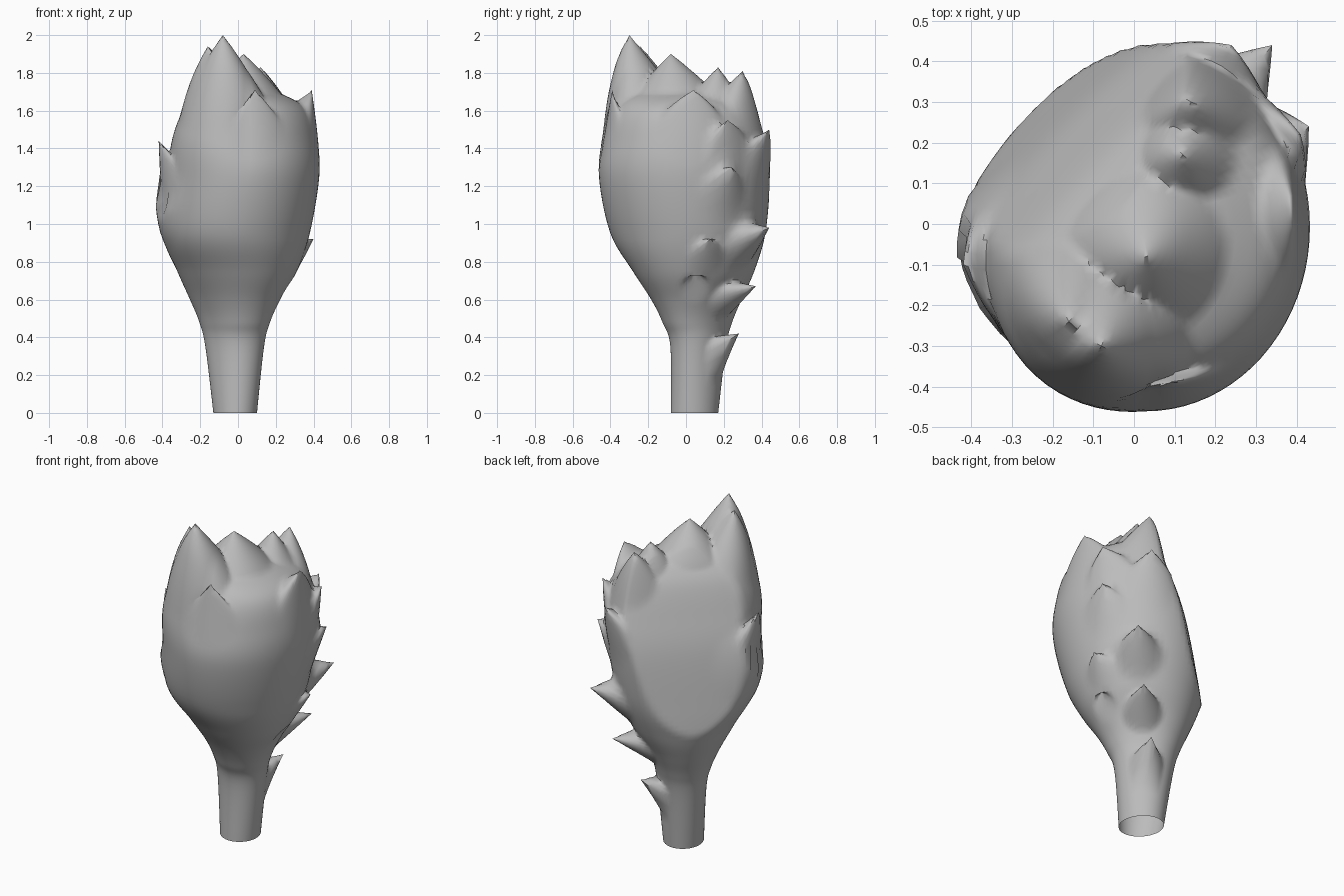
import bpy
from math import sin, cos, pi
from mathutils import Vector

cube = bpy.data.objects.get("Cube")
if cube:
    bpy.data.objects.remove(cube, do_unlink=True)

grey = bpy.data.materials.new("plain grey")
grey.use_nodes = True
grey.diffuse_color = (0.5, 0.5, 0.5, 1)
grey.node_tree.nodes["Principled BSDF"].inputs["Base Color"].default_value = (0.5, 0.5, 0.5, 1)

# Cross-sections: height, left, right, front, back, diagonal swell, back flat
RINGS = [
    (0, -.13, .10, -.08, .17, -.05, .4), (.35, -.17, .135, -.08, .21, -.1, .4),
    (.48, -.20, .165, -.12, .24, -.12, .4), (.6, -.25, .22, -.18, .29, -.1, .4),
    (.75, -.32, .31, -.28, .36, -.05, .38), (.95, -.40, .38, -.40, .42, 0, .34),
    (1.25, -.38, .43, -.46, .445, .03, .28), (1.45, -.335, .42, -.43, .43, .14, .21),
    (1.6, -.27, .37, -.38, .37, .2, .15), (1.68, -.18, .25, -.30, .26, .25, .1),
    (1.72, -.08, .12, -.16, .13, .1, .06), (1.73, .02, .03, -.02, -.01, 0, .04),
]

# Leaf tips drawn out of the bulb: root on the surface, tip, reach of the pull
FRONT_LEAVES = [
    ((-.09, -.30, 1.67), (-.08, -.30, 2.0), .24),
    ((-.17, -.24, 1.66), (-.16, -.24, 1.94), .20),
    ((.10, -.40, 1.50), (.09, -.39, 1.71), .14),
]
CROWN_LEAVES = [
    ((.03, -.07, 1.72), (.03, -.08, 1.9), .20),
    ((.13, .18, 1.70), (.12, .17, 1.83), .12),
    ((.16, .31, 1.62), (.14, .30, 1.81), .15),
    ((-.04, -.17, 1.72), (-.05, -.15, 1.62), .10),
]
SIDE_LEAVES = [
    ((.38, .04, 1.50), (.39, .04, 1.71), .18),
    ((.37, .22, 1.38), (.41, .22, 1.55), .15),
    ((.40, .20, 1.15), (.43, .24, 1.30), .13),
    ((.22, .40, 1.33), (.24, .44, 1.50), .15),
    ((-.39, -.10, 1.20), (-.42, -.10, 1.44), .17),
    ((-.40, -.08, 1.10), (-.44, -.09, 1.15), .25),
]
SCALES = [
    ((.29, .36, .84), (.34, .44, .98), .13),
    ((.18, .29, .55), (.24, .37, .67), .11),
    ((.07, .20, .31), (.11, .28, .42), .10),
    ((.37, .13, .82), (.40, .13, .92), .10),
    ((.27, .05, .66), (.28, .05, .75), .08),
]
COLS, STEPS = 80, 7
BACK_LEFT = Vector((-1, 1, 0)).normalized()


def surface(ring, angle):
    """Point on a ring, swollen at the diagonals and flattened at one side."""
    z, x0, x1, y0, y1, swell, flat = ring
    c, s = cos(angle), sin(angle)
    # below the bulb both diagonals change, above it only the front leaf swells
    scale = 1 + swell * sin(2 * angle) if swell < 0 or (c < 0 and s < 0) else 1
    p = Vector(((x0 + x1) / 2 + (x1 - x0) / 2 * c * scale,
                (y0 + y1) / 2 + (y1 - y0) / 2 * s * scale, z))
    # the big back leaf leans in towards the crown as a nearly flat sheet
    excess = p.dot(BACK_LEFT) - flat
    if excess > 0:
        p -= BACK_LEFT * excess * .85
    return p


def blend(a, b, c, d, t):
    """Smooth curve from b to c."""
    return b + t / 2 * (c - a + t * (2 * a - 5 * b + 4 * c - d + t * (3 * (b - c) + d - a)))


# Stem and bulb as one fine loft, open at the cut end
rings = []
knots = [RINGS[0]] + RINGS + [RINGS[-1]]
for four in zip(knots, knots[1:], knots[2:], knots[3:]):
    for step in range(STEPS):
        rings.append([blend(*column, step / STEPS) for column in zip(*four)])
rings.append(RINGS[-1])
base = [surface(ring, 2 * pi * c / COLS) for ring in rings for c in range(COLS)]

# Each vertex follows the leaf that pulls it furthest
shifts = [Vector() for _ in base]
for root, tip, reach in FRONT_LEAVES + CROWN_LEAVES + SIDE_LEAVES + SCALES:
    centre = min(base, key=lambda p: (p - Vector(root)).length)
    pull = Vector(tip) - centre
    for i, p in enumerate(base):
        weight = max(0, 1 - (p - centre).length / reach)
        if weight * pull.length > shifts[i].length:
            shifts[i] = pull * weight
verts = [p + d for p, d in zip(base, shifts)]

faces = [(r * COLS + c, r * COLS + (c + 1) % COLS,
          (r + 1) * COLS + (c + 1) % COLS, (r + 1) * COLS + c)
         for r in range(len(rings) - 1) for c in range(COLS)]
faces.append(tuple(range(len(verts) - COLS, len(verts))))

mesh = bpy.data.meshes.new("leafy_bulb")
mesh.from_pydata(verts, [], faces)
mesh.materials.append(grey)
bulb = bpy.data.objects.new("leafy_bulb", mesh)
bpy.context.collection.objects.link(bulb)
bpy.ops.object.select_all(action='DESELECT')
bulb.select_set(True)
bpy.context.view_layer.objects.active = bulb
bpy.ops.object.shade_smooth_by_angle(angle=1.0)
